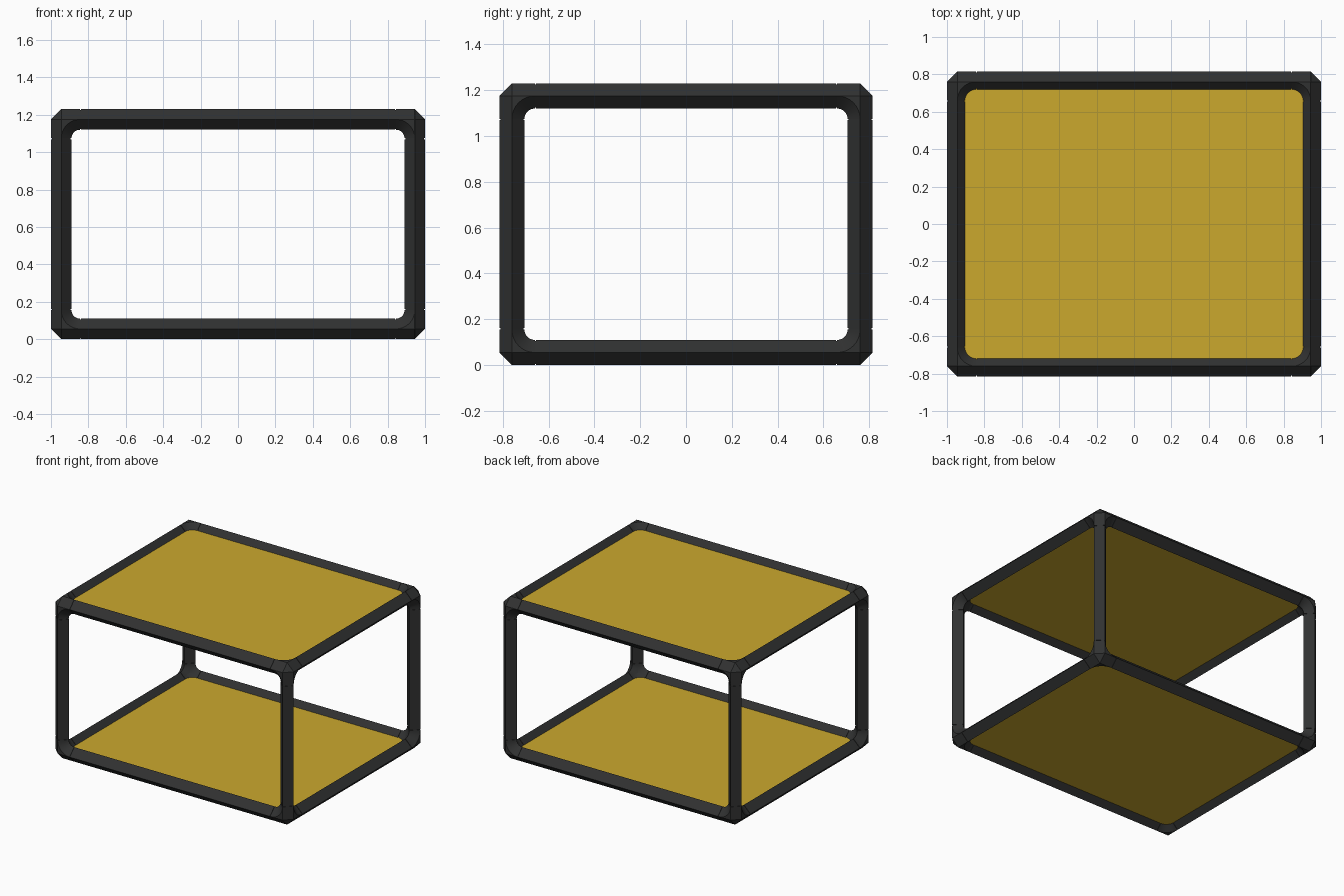
import bpy, bmesh, math
from itertools import product, combinations
from mathutils import Vector

R = 0.055                      # half width of the diamond tube
BEND = 0.10                    # radius of the inner fillets
HALF = Vector((1 - R, 0.815 - R, 0.615 - R))
MID = Vector((0, 0, 0.615))
AXES = [Vector((1, 0, 0)), Vector((0, 1, 0)), Vector((0, 0, 1))]

old = bpy.data.objects.get("Cube")
if old:
    bpy.data.objects.remove(old, do_unlink=True)


def make_material(name, color):
    mat = bpy.data.materials.new(name)
    mat.use_nodes = True
    mat.diffuse_color = color
    node = next(n for n in mat.node_tree.nodes if n.type == 'BSDF_PRINCIPLED')
    node.inputs["Base Color"].default_value = color
    node.inputs["Roughness"].default_value = 0.6
    return mat


charcoal = make_material("charcoal", (0.03, 0.031, 0.031, 1))
mustard = make_material("mustard", (0.60, 0.395, 0.027, 1))


def finish(bm, name, mat):
    bmesh.ops.recalc_face_normals(bm, faces=bm.faces)
    mesh = bpy.data.meshes.new(name)
    bm.to_mesh(mesh)
    bm.free()
    mesh.materials.append(mat)
    ob = bpy.data.objects.new(name, mesh)
    bpy.context.collection.objects.link(ob)
    bpy.ops.object.select_all(action='DESELECT')
    bpy.context.view_layer.objects.active = ob
    ob.select_set(True)
    bpy.ops.object.shade_smooth_by_angle(angle=math.radians(25))
    return ob


def loft(bm, axis, stations):
    """Diamond tube through (centre, radius) stations along one axis."""
    u, v = [a for a in AXES if a != axis]
    rings = [[bm.verts.new(c + d * r) for d in (u, v, -u, -v)] for c, r in stations]
    for a, b in zip(rings, rings[1:]):
        for i in range(4):
            j = (i + 1) % 4
            bm.faces.new((a[i], a[j], b[j], b[i]))
    bm.faces.new(rings[0])
    bm.faces.new(rings[-1])


def fillet(bm, c, a, b, steps=8):
    """Curved web filling the crotch between two tubes leaving c along a and b."""
    n = a.cross(b)
    pivot = c + (a + b) * BEND
    hubs = [bm.verts.new(c + n * R), bm.verts.new(c - n * R)]
    rows = []
    for i in range(steps + 1):
        t = math.pi / 2 * i / steps
        d = -a * math.sin(t) - b * math.cos(t)
        ridge = pivot + d * BEND
        rows.append([bm.verts.new(p) for p in
                     (ridge + n * R, pivot + d * (BEND - R), ridge - n * R)])
    for p, q in zip(rows, rows[1:]):
        bm.faces.new((p[0], q[0], q[1], p[1]))
        bm.faces.new((p[1], q[1], q[2], p[2]))
        bm.faces.new((hubs[0], p[0], q[0]))
        bm.faces.new((hubs[1], p[2], q[2]))
    for row in (rows[0], rows[-1]):
        bm.faces.new(row)
        bm.faces.new((hubs[0], row[0], row[2], hubs[1]))


def side_name(signs):
    words = (("right", "left"), ("front", "back"), ("bottom", "top"))
    return "_".join(words[i][s > 0] for i, s in signs)


# Corner joints: octahedral cap, three stubs and three fillet webs
for signs in product((-1, 1), repeat=3):
    bm = bmesh.new()
    c = MID + Vector([s * h for s, h in zip(signs, HALF)])
    tips = {(i, s): bm.verts.new(c + AXES[i] * R * s) for i in range(3) for s in (-1, 1)}
    for sx, sy, sz in product((-1, 1), repeat=3):
        bm.faces.new((tips[0, sx], tips[1, sy], tips[2, sz]))
    inward = [AXES[i] * -signs[i] for i in range(3)]
    for axis, d in zip(AXES, inward):
        loft(bm, axis, [(c, R), (c + d * BEND, R)])
    for a, b in combinations(inward, 2):
        fillet(bm, c, a, b)
    finish(bm, "corner_joint_" + side_name(enumerate(signs)), charcoal)

# Straight bars, with a slim neck that leaves a seam at each joint
for i, axis in enumerate(AXES):
    others = [k for k in range(3) if k != i]
    for signs in product((-1, 1), repeat=2):
        bm = bmesh.new()
        c = MID.copy()
        for k, s in zip(others, signs):
            c += AXES[k] * HALF[k] * s
        end = HALF[i] - BEND
        body, neck = end - 0.006, R * 0.92
        profile = [(-end - 0.02, neck), (-body, neck), (-body, R),
                   (body, R), (body, neck), (end + 0.02, neck)]
        loft(bm, axis, [(c + axis * t, r) for t, r in profile])
        kind = ("cross_bar_", "side_bar_", "post_")[i]
        finish(bm, kind + side_name(zip(others, signs)), charcoal)

# Flat shelf panels held inside the top and bottom frames
for name, s in (("bottom_panel", -1), ("top_panel", 1)):
    bm = bmesh.new()
    bmesh.ops.create_cube(bm, size=1)
    bmesh.ops.scale(bm, vec=(2 * HALF.x, 2 * HALF.y, 0.028), verts=bm.verts)
    bmesh.ops.translate(bm, vec=MID + AXES[2] * HALF.z * s, verts=bm.verts)
    finish(bm, name, mustard)
